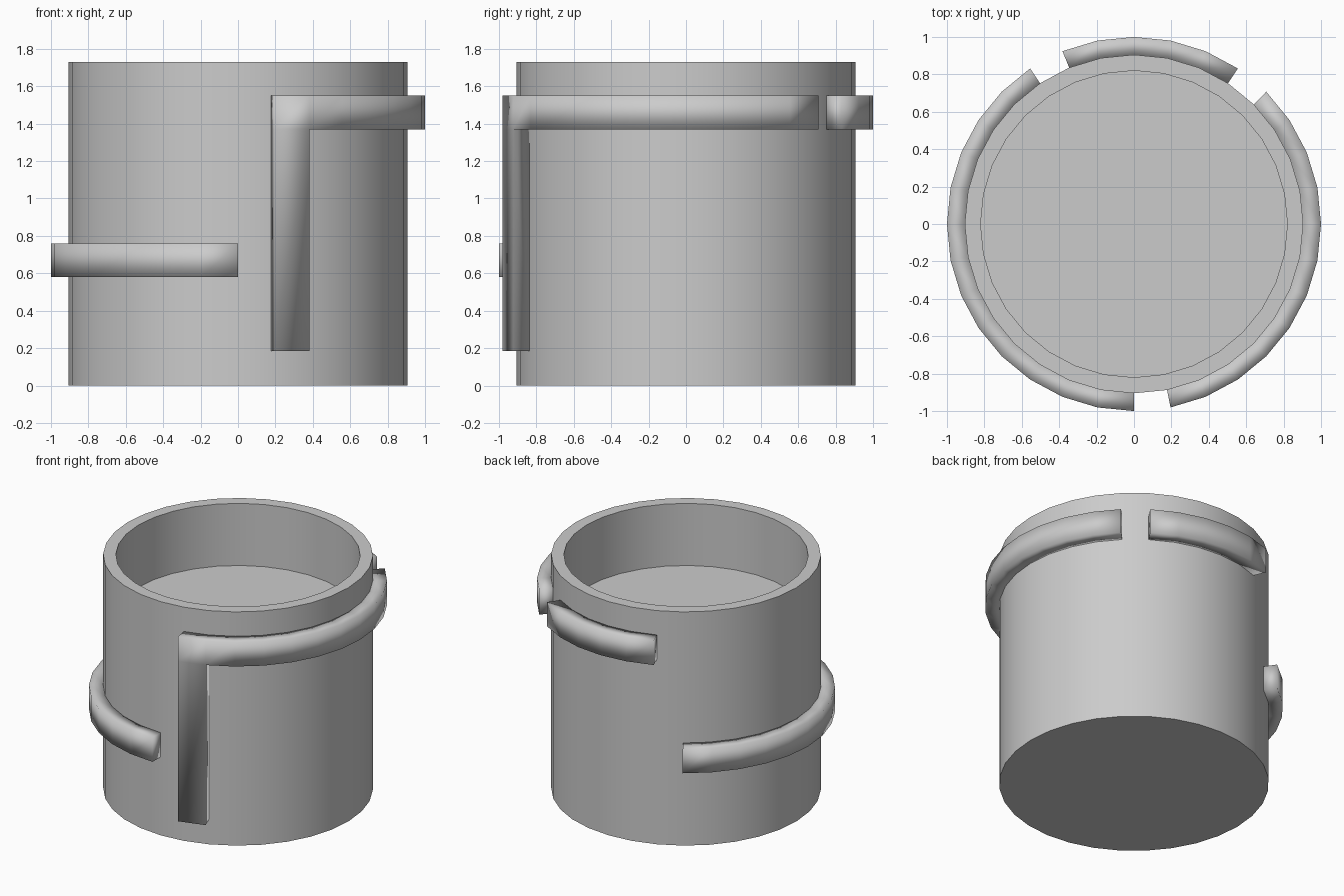
import bpy, bmesh, math

if "Cube" in bpy.data.objects:
    bpy.data.objects.remove(bpy.data.objects["Cube"])

SIDES = 32
R_IN, R_CUP, R_BAND = 0.82, 0.905, 1.0
STEP = 2 * math.pi / SIDES


def finish(bm, name):
    bmesh.ops.recalc_face_normals(bm, faces=bm.faces)
    mesh = bpy.data.meshes.new(name)
    bm.to_mesh(mesh)
    bm.free()
    obj = bpy.data.objects.new(name, mesh)
    bpy.context.collection.objects.link(obj)
    return obj


def point(i, r, z):
    return (r * math.cos(i * STEP), r * math.sin(i * STEP), z)


def lathe(name, profile):
    """Revolve a profile of (radius, z) and cap both of its ends."""
    bm = bmesh.new()
    rings = [[bm.verts.new(point(i, r, z)) for i in range(SIDES)] for r, z in profile]
    for a, b in zip(rings, rings[1:]):
        for i in range(SIDES):
            j = (i + 1) % SIDES
            bm.faces.new((a[i], a[j], b[j], b[i]))
    bm.faces.new(rings[0][::-1])
    bm.faces.new(rings[-1])
    return finish(bm, name)


def band(name, cells):
    """Raised strip on the cup wall, from (segment, z0, z1) patches."""
    bm = bmesh.new()
    for i, z0, z1 in cells:
        corners = [(i, z0), (i + 1, z0), (i + 1, z1), (i, z1)]
        bm.faces.new([bm.verts.new(point(k, R_CUP, z)) for k, z in corners])
    bmesh.ops.remove_doubles(bm, verts=bm.verts, dist=1e-4)
    new = bmesh.ops.extrude_face_region(bm, geom=bm.faces[:])["geom"]
    for v in new:
        if isinstance(v, bmesh.types.BMVert):
            v.co.x *= R_BAND / R_CUP
            v.co.y *= R_BAND / R_CUP
    obj = finish(bm, name)
    for p in obj.data.polygons:
        p.use_smooth = True
    return obj


# Cup with a raised inner floor
cup = lathe("cup", [(R_CUP, 0), (R_CUP, 1.73), (R_IN, 1.73), (R_IN, 1.27)])
bpy.context.view_layer.objects.active = cup
cup.select_set(True)
bpy.ops.object.shade_smooth_by_angle(angle=math.radians(30))

# Upper band that turns down the front, short rear band, lower left band
TOP, LOW = (1.37, 1.55), (0.58, 0.76)
band("hooked_band", [(i, *TOP) for i in range(-7, 4)] + [(-7, 0.185, 1.37)])
band("rear_band", [(i, *TOP) for i in range(5, 10)])
band("left_band", [(i, *LOW) for i in range(11, 24)])
